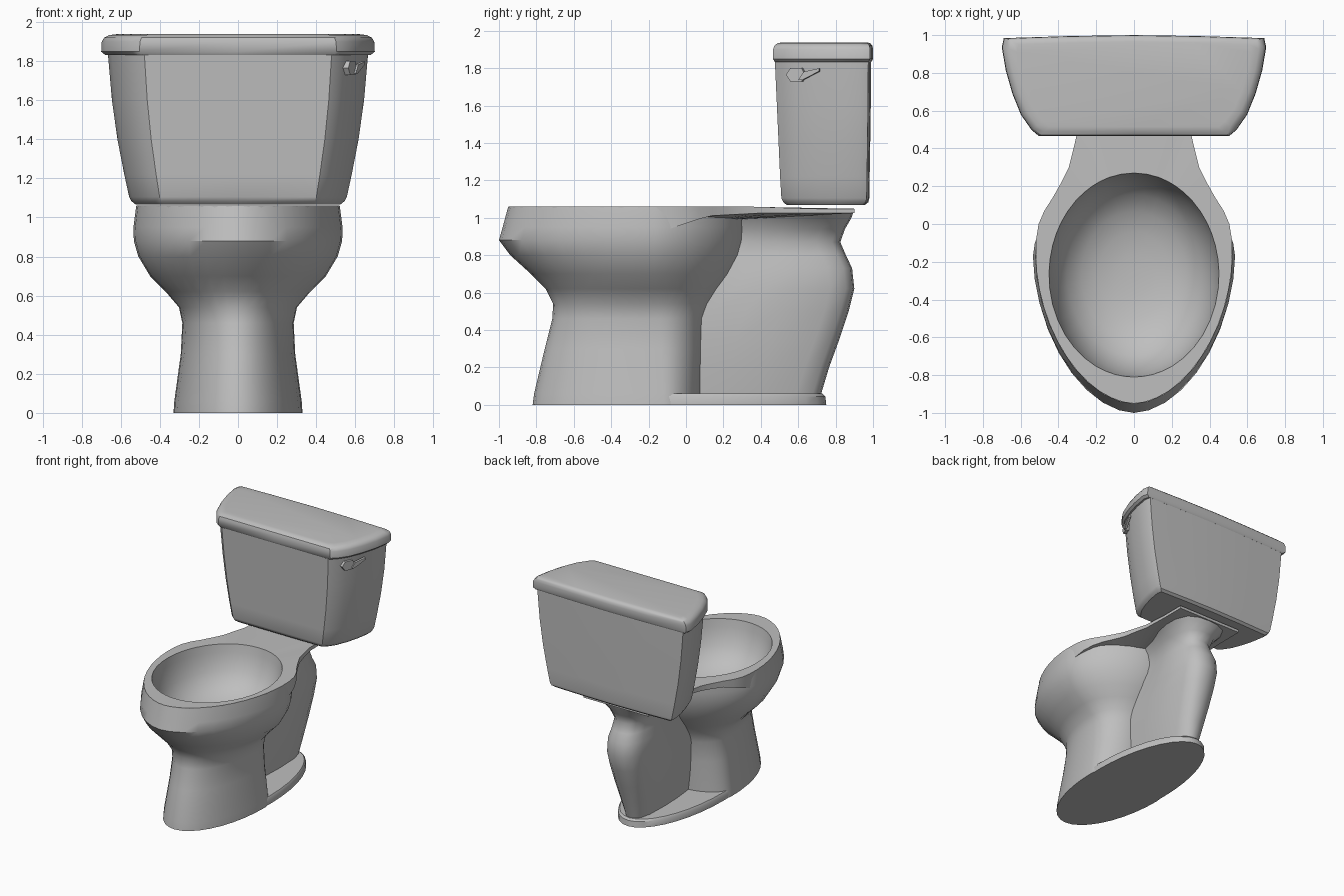
import bpy, bmesh, math
from mathutils import Vector

cube = bpy.data.objects.get("Cube")
if cube:
    bpy.data.objects.remove(cube, do_unlink=True)

# One grey ceramic colour
GREY = (0.52, 0.52, 0.52, 1.0)
ceramic = bpy.data.materials.new("grey ceramic")
ceramic.use_nodes = True
ceramic.diffuse_color = GREY
ceramic.node_tree.nodes["Principled BSDF"].inputs["Base Color"].default_value = GREY


def loft(name, rings, bottom=True, top=True, angle=35):
    """Skin a stack of counter-clockwise rings, with optional end caps."""
    bm = bmesh.new()
    rows = [[bm.verts.new(p) for p in ring] for ring in rings]
    n = len(rows[0])
    for a, b in zip(rows, rows[1:]):
        for i in range(n):
            j = (i + 1) % n
            bm.faces.new((a[i], a[j], b[j], b[i]))
    if bottom:
        bm.faces.new(rows[0][::-1])
    if top:
        bm.faces.new(rows[-1])
    mesh = bpy.data.meshes.new(name)
    bm.to_mesh(mesh)
    bm.free()
    mesh.materials.append(ceramic)
    obj = bpy.data.objects.new(name, mesh)
    bpy.context.collection.objects.link(obj)
    bpy.ops.object.select_all(action='DESELECT')
    bpy.context.view_layer.objects.active = obj
    obj.select_set(True)
    bpy.ops.object.shade_smooth_by_angle(angle=math.radians(angle))
    return obj


def egg(z, front, back, w, mid, front_pow=2.0, back_pow=2.0, n=36):
    """Egg outline, widest at y = mid; powers under 2 make an end more pointed."""
    ring = []
    for i in range(n):
        a = 2 * math.pi * i / n
        c, s = math.cos(a), math.sin(a)
        end, e = (front, 2 / front_pow) if s < 0 else (back, 2 / back_pow)
        ring.append((math.copysign(abs(c) ** e, c) * w,
                     mid + abs(s) ** e * (end - mid), z))
    return ring


def mirrored(half, z):
    """Close a right-hand half outline (front to back) by mirroring it."""
    left = [(-x, y) for x, y in reversed(half) if x > 1e-5]
    return [(x, y, z) for x, y in half + left]


# Foot flange
loft("foot_flange", [egg(0, -0.815, 0.75, 0.325, -0.035),
                     egg(0.045, -0.81, 0.745, 0.325, -0.035),
                     egg(0.06, -0.80, 0.73, 0.315, -0.035)])

# Pedestal and outer bowl: z, front, back, half width, widest y, end powers
body = [(0.0, -0.82, 0.08, 0.33, -0.12, 2.0, 2.0),
        (0.06, -0.812, 0.08, 0.326, -0.12, 2.0, 2.0),
        (0.30, -0.755, 0.09, 0.293, -0.13, 2.0, 2.0),
        (0.46, -0.715, 0.10, 0.285, -0.14, 2.0, 2.0),
        (0.54, -0.71, 0.13, 0.302, -0.15, 2.0, 2.0),
        (0.62, -0.75, 0.18, 0.37, -0.16, 2.0, 1.9),
        (0.70, -0.83, 0.24, 0.45, -0.17, 1.95, 1.8),
        (0.80, -0.94, 0.29, 0.51, -0.17, 1.88, 1.75),
        (0.88, -1.0, 0.31, 0.533, -0.17, 1.83, 1.75),
        (0.95, -0.98, 0.32, 0.535, -0.17, 1.83, 1.75),
        (1.058, -0.951, 0.32, 0.521, -0.17, 1.83, 1.75)]
loft("pedestal_and_bowl", [egg(*r) for r in body], top=False)

# Rim, rear deck and bowl interior in one skin
CENTRE = -0.27
front_half = []
for k in range(13):
    a = math.pi / 2 * k / 12
    e = 2 / 1.83
    front_half.append((0.52 * math.sin(a) ** e,
                       -0.17 - 0.78 * max(math.cos(a), 0) ** e))
half = front_half + [(0.518, -0.08), (0.505, 0.0), (0.475, 0.07), (0.43, 0.14),
                     (0.385, 0.22), (0.345, 0.3), (0.32, 0.4), (0.297, 0.5),
                     (0.29, 0.7), (0.29, 0.9), (0.15, 0.9), (0.0, 0.9)]
outline = mirrored(half, 0)


def opening(scale, z):
    ring = []
    for x, y, _ in outline:
        a = math.atan2(y - CENTRE, x)
        c, s = math.cos(a), math.sin(a)
        r = scale / math.hypot(c / 0.45, s / 0.54)
        ring.append((r * c, CENTRE + r * s, z))
    return ring


def ramp(y, start, end):
    return max(0, min(1, (y - start) / (end - start)))


# the deck sinks slightly towards the back; its lower edge sweeps up from the rim
deck_top = [(x, y, 1.06 - 0.012 * ramp(y, 0.35, 0.65)) for x, y, _ in outline]
deck_edge = [(x, y, 0.92 + 0.09 * ramp(y, -0.15, 0.12) + 0.015 * ramp(y, 0.12, 0.4))
             for x, y, _ in outline]
underside = [(x, y, min(e[2], 0.99)) for (x, y, _), e in zip(opening(1.0, 0), deck_edge)]

inside = [(1, 1.06), (0.98, 1.0), (0.95, 0.94), (0.89, 0.865), (0.79, 0.79),
          (0.62, 0.73), (0.42, 0.695), (0.2, 0.68), (0.05, 0.678)]
loft("rim_and_deck", [underside, deck_edge, deck_top]
     + [opening(s, z) for s, z in inside], bottom=False, angle=40)

# Rear trapway: z, front y (kept behind the bowl interior), back y, half width
trap = [(0.05, -0.1, 0.72, 0.095), (0.2, -0.1, 0.765, 0.12), (0.35, -0.1, 0.82, 0.135),
        (0.5, -0.05, 0.87, 0.148), (0.62, 0.1, 0.9, 0.155), (0.73, 0.2, 0.888, 0.155),
        (0.80, 0.24, 0.855, 0.14), (0.87, 0.28, 0.825, 0.135), (0.94, 0.29, 0.85, 0.165),
        (1.0, 0.30, 0.885, 0.215), (1.03, 0.30, 0.895, 0.25)]
rings = []
for z, yf, yb, w in trap:
    span = yb - yf
    rings.append(mirrored([(0, yf), (0.65 * w, yf), (0.75 * w, yf + 0.2 * span),
                           (0.93 * w, yf + 0.4 * span), (w, yf + 0.6 * span),
                           (0.93 * w, yb - 0.13), (0.72 * w, yb - 0.045),
                           (0.38 * w, yb - 0.008), (0, yb)], z))
loft("trapway", rings, angle=50)

# Tank and lid share one plan: flat front, curved sides, straight back
PLAN = [(0.72, 0.0), (0.775, 0.06), (0.855, 0.21), (0.92, 0.42), (0.97, 0.65),
        (1.0, 0.88), (0.985, 0.97), (0.5, 0.99), (0.0, 1.0)]


def tank_ring(z, w, front, back):
    return mirrored([(0.0, front)] + [(u * w, front + v * (back - front)) for u, v in PLAN], z)


loft("tank", [tank_ring(*r) for r in (
    (1.067, 0.525, 0.54, 0.955), (1.083, 0.545, 0.52, 0.975),
    (1.105, 0.557, 0.51, 0.98), (1.22, 0.582, 0.503, 0.982),
    (1.4, 0.617, 0.495, 0.985), (1.6, 0.645, 0.486, 0.988),
    (1.84, 0.666, 0.475, 0.99))], angle=30)
loft("tank_lid", [tank_ring(*r) for r in (
    (1.832, 0.68, 0.475, 0.99), (1.848, 0.7, 0.466, 1.0),
    (1.90, 0.697, 0.466, 1.0), (1.92, 0.685, 0.472, 0.997),
    (1.933, 0.66, 0.49, 0.985), (1.938, 0.62, 0.515, 0.965))])

# Flush handle on the curved left side of the tank
along = Vector((0.39, 0.92, 0)).normalized()
outward = Vector((along.y, -along.x, 0))
mount = Vector((0.575, 0.59, 1.765))


def plate(name, points, near, far):
    loft(name, [[mount + along * t + Vector((0, 0, z)) + outward * d for t, z in points]
                for d in (near, far)], angle=20)


plate("handle_base", [(-0.055, 0), (-0.03, -0.036), (0.035, -0.036),
                      (0.055, 0), (0.035, 0.036), (-0.03, 0.036)], -0.03, 0.012)
plate("handle_lever", [(0.02, -0.028), (0.045, -0.028), (0.14, 0.018),
                       (0.14, 0.034), (0.05, 0.015)], 0.004, 0.022)
